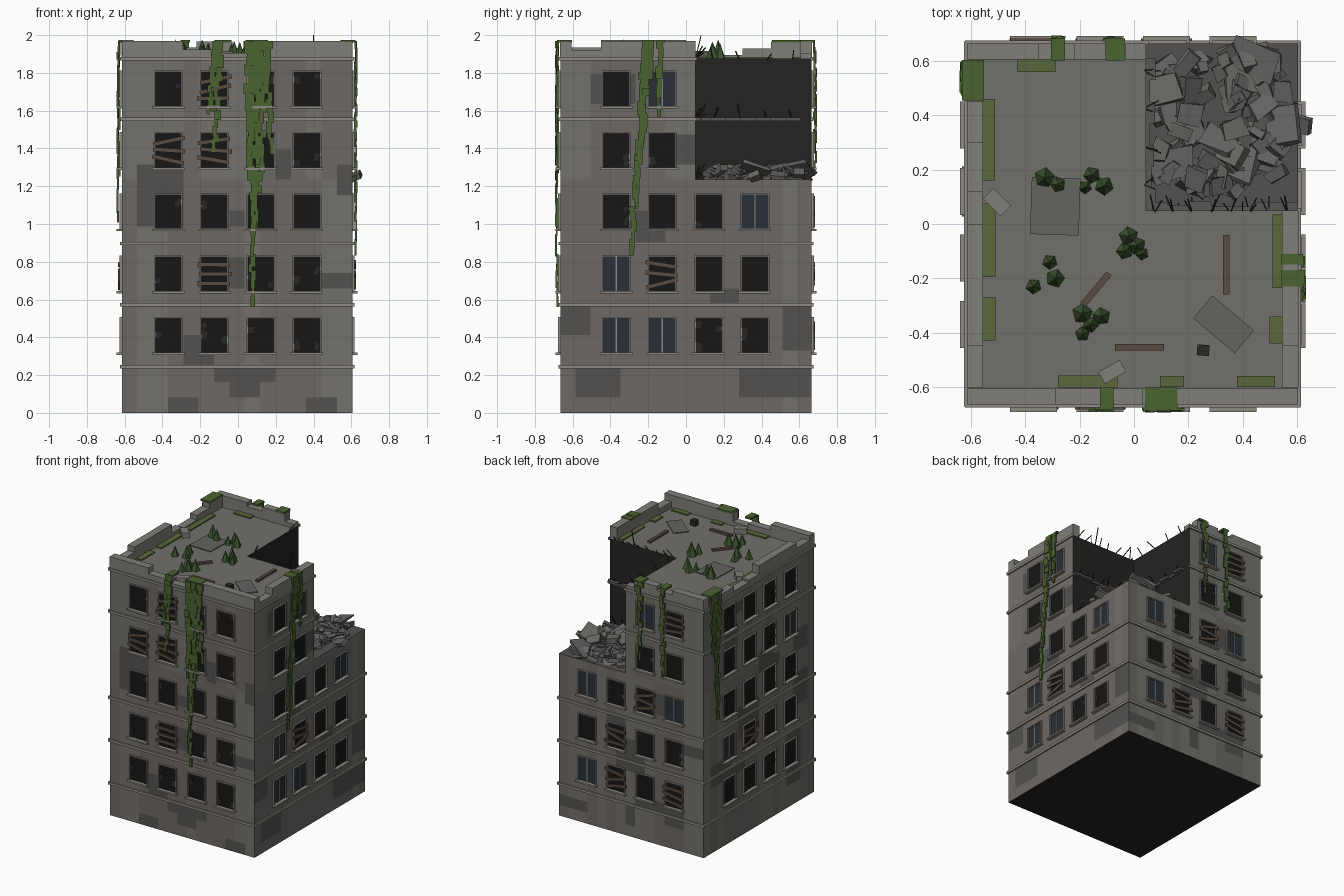
import bpy, bmesh, math, random
from mathutils import Matrix, Vector

if "Cube" in bpy.data.objects:
    bpy.data.objects.remove(bpy.data.objects["Cube"])
random.seed(7)
R = random.uniform
X0, X1, Y0, Y1 = -0.615, 0.605, -0.665, 0.665   # outer walls
NX, NY, NZ, ROOF = 0.045, 0.05, 1.235, 1.875     # collapsed corner and roof deck
parts = {}


def mat(name, col):
    m = bpy.data.materials.get(name) or bpy.data.materials.new(name)
    m.diffuse_color = (*col, 1)
    m.use_nodes = True
    m.node_tree.nodes["Principled BSDF"].inputs["Base Color"].default_value = m.diffuse_color
    return m


def part(name, col):
    if name not in parts:
        parts[name] = (bmesh.new(), [mat(name + "_colour", col)])
    return parts[name][0]


def box(bm, c, s, rot=Matrix()):
    m = Matrix.Translation(c) @ rot @ Matrix.Diagonal((*s, 1))
    return bmesh.ops.create_cube(bm, size=1, matrix=m)["verts"]


def rotz(a):
    return Matrix.Rotation(math.radians(a), 4, 'Z')


def tumble(a):
    return Matrix.Rotation(R(0, 6.3), 4, 'Z') @ Matrix.Rotation(R(-a, a), 4, 'X') @ Matrix.Rotation(R(-a, a), 4, 'Y')


def rod(bm, a, b, w=0.005):
    a, b = Vector(a), Vector(b)
    box(bm, (a + b) / 2, (w, w, (b - a).length), (b - a).to_track_quat('Z', 'Y').to_matrix().to_4x4())


# Facade frames: local x runs along the wall, local y points outward
def frame(org, u, n):
    m = Matrix((u, n, (0, 0, 1))).transposed().to_4x4()
    return Matrix.Translation(org) @ m


SIDES = {"front": frame((0, Y0, 0), (1, 0, 0), (0, -1, 0)), "right": frame((X1, 0, 0), (0, 1, 0), (1, 0, 0)),
         "back": frame((0, Y1, 0), (1, 0, 0), (0, 1, 0)), "left": frame((X0, 0, 0), (0, 1, 0), (-1, 0, 0))}


def fbox(bm, side, u, o, z, su, so, sz, tilt=0):
    m = SIDES[side] @ Matrix.Translation((u, o, z)) @ Matrix.Rotation(tilt, 4, 'Y') @ Matrix.Diagonal((su, so, sz, 1))
    bmesh.ops.create_cube(bm, size=1, matrix=m)


# Building shell: walls split into cells tinted as stripes and stained patches
WALL, DARK = (0.175, 0.165, 0.148), (0.018, 0.017, 0.016)
shell = part("building_shell", WALL)
parts["building_shell"][1].extend([mat("wall_stripe", (0.15, 0.14, 0.128)), mat("wall_stain", (0.085, 0.083, 0.078)),
                                   mat("interior_dark", DARK), mat("roof_deck", (0.17, 0.16, 0.148))])
STAINS = {"front": [(-.54, -.3, .97, 1.3), (.18, .25, 1.2, 1.4), (.52, .61, 1.17, 1.3), (-.12, .2, .15, .24),
                    (-.04, .12, .08, .16), (-.37, -.21, 0, .08), (.36, .52, 0, .08), (.44, .61, .64, .74),
                    (-.29, -.13, .25, .4), (-.2, .04, .64, .82), (-.05, .04, .97, 1.06)],
          "right": [(-.52, -.3, 1.63, 1.8), (-.59, -.35, .08, .24), (-.66, -.5, .4, .56), (.3, .66, .08, .24),
                    (.5, .66, .3, .56), (-.1, .1, 1.3, 1.47), (.1, .27, .56, .66), (-.3, -.14, .9, 1.06)]}
for s, a, b in (("back", X0, X1), ("left", Y0, Y1)):
    STAINS[s] = []
    for k in range(12):
        u, z = R(a, b - .2), R(0, 1.7)
        STAINS[s].append((u, u + R(.1, .28), z, z + R(.08, .2)))


def quad(pts, idx):
    f = shell.faces.new([shell.verts.new(p) for p in pts])
    f.material_index = idx


def wall(a, b, z0, z1, side=None):
    a, b = Vector(a), Vector(b)
    n, k = max(1, round((b - a).length / 0.081)), round((z1 - z0) / 0.082)
    if side is None:
        n = k = 1
    for i in range(n):
        stripe = random.random() < 0.5
        for j in range(k):
            p, q = a.lerp(b, i / n), a.lerp(b, (i + 1) / n)
            lo, hi = z0 + (z1 - z0) * j / k, z0 + (z1 - z0) * (j + 1) / k
            c, zc = (p + q) / 2, (lo + hi) / 2
            u = c.x if side in ("front", "back") else c.y
            idx = 3 if side is None else int(stripe)
            if side and any(s[0] < u < s[1] and s[2] < zc < s[3] for s in STAINS[side]):
                idx = 2
            quad([(*p, lo), (*q, lo), (*q, hi), (*p, hi)], idx)


for a, b, s, high in (((X0, Y0), (X1, Y0), "front", 1), ((X1, Y0), (X1, NY), "right", 1), ((X1, NY), (X1, Y1), "right", 0),
                      ((X1, Y1), (NX, Y1), "back", 0), ((NX, Y1), (X0, Y1), "back", 1), ((X0, Y1), (X0, Y0), "left", 1)):
    wall(a, b, 0, NZ, s)
    if high:
        wall(a, b, NZ, ROOF, s)
wall((X1, NY), (NX, NY), NZ, ROOF)
wall((NX, NY), (NX, Y1), NZ, ROOF)
quad([(x, y, ROOF) for x, y in ((X0, Y0), (X1, Y0), (X1, NY), (NX, NY), (NX, Y1), (X0, Y1))], 4)
quad([(NX, NY, NZ), (X1, NY, NZ), (X1, Y1, NZ), (NX, Y1, NZ)], 2)
quad([(X0, Y0, 0), (X0, Y1, 0), (X1, Y1, 0), (X1, Y0, 0)], 3)

# Floor bands and cornice
TRIM = (0.27, 0.255, 0.23)
bands = part("floor_bands", TRIM)
for z in (0.245, 0.572, 0.897, 1.555, ROOF):
    for s in SIDES:
        a, b = (X0, X1) if s in ("front", "back") else (Y0, Y1)
        if z > NZ and s in ("right", "back"):
            b = NY if s == "right" else NX
        fbox(bands, s, (a + b) / 2, 0.003, z, b - a + 0.016, 0.016, 0.018)
ledge = part("broken_floor_edge", (0.1, 0.097, 0.09))
for k in range(7):
    d = R(.01, .035)
    box(ledge, (NX + .04 + k * .08, NY + d / 2, 1.555), (.08, d, .018))
    d = R(.01, .035)
    box(ledge, (NX + d / 2, NY + .04 + k * .08, 1.555), (d, .08, .018))

# Crumbled parapet: runs of (start, end, height) on each side
para = part("parapet", (0.22, 0.21, 0.19))
RUNS = {"front": [(X0, -.29, .095), (-.29, -.1, .05), (-.1, .03, .03), (.03, X1, .095)],
        "right": [(Y0 + .06, -.45, .045), (-.45, NY, .095)],
        "back": [(X0, -.35, .09), (-.35, -.22, .06), (-.22, -.03, .09), (-.03, NX, .03)],
        "left": [(Y0 + .06, -.45, .06), (-.45, 0, .1), (0, .12, .035), (.12, .3, .02), (.3, .45, .055), (.45, Y1 - .06, .09)]}
for s, runs in RUNS.items():
    for a, b, h in runs:
        fbox(para, s, (a + b) / 2, -.029, ROOF + h / 2, b - a, .06, h)

# Windows: dark pane, frame, sill, with glass, boards or shards
COLS, ROWS = (-.37, -.125, .12, .365), (.41, .735, 1.065, 1.39, 1.715)
BOARDS = {"front": [(0, 3), (1, 3), (1, 4), (1, 1)], "right": [(1, 1)],
          "back": [(2, 0), (2, 1), (1, 2), (0, 0), (0, 4)], "left": [(2, 1)]}
GLASS = {"front": [], "right": [(0, 0), (1, 0), (0, 1), (3, 2), (1, 4)],
         "back": [(3, 2), (0, 2), (1, 4), (3, 0)], "left": [(3, 1), (0, 3)]}
pane, trim = part("window_openings", (.008, .008, .008)), part("window_frames", TRIM)
glass, wood = part("window_glass", (.022, .03, .038)), part("boards", (.1, .072, .052))
shard = part("glass_shards", (.018, .02, .022))
for s in SIDES:
    for i, u in enumerate(COLS):
        for j, z in enumerate(ROWS):
            if j > 2 and i > 1 and s in ("right", "back"):
                continue
            has_glass = (i, j) in GLASS[s]
            fbox(glass if has_glass else pane, s, u, 0, z, .14, .004, .18)
            for d in (-1, 1):
                fbox(trim, s, u + d * .072, .003, z, .008, .018, .19)
            fbox(trim, s, u, .003, z + .093, .152, .018, .008)
            fbox(trim, s, u, .01, z - .097, .172, .034, .012)
            if has_glass:
                fbox(trim, s, u, .003, z, .007, .008, .18)
            elif (i, j) in BOARDS[s]:
                for k in (-.05, 0, .05):
                    fbox(wood, s, u + R(-.01, .01), .014, z + k, .17, .01, .022, R(-.3, .3))
            else:
                for k in range(random.randint(0, 3)):
                    fbox(shard, s, u + random.choice((-1, 1)) * .053, .004, z + R(-.07, .07), R(.02, .035), .004, R(.02, .05), R(-.5, .5))

# Rubble heap in the collapsed corner
rub = part("rubble", (.13, .127, .12))
for k in range(100):
    w = R(.03, .1) if k > 14 else R(.12, .18)
    vs = box(rub, (R(NX + .05, X1 - .04), R(NY + .07, Y1 - .05), NZ + R(.005, .055)), (w, w * R(.5, 1), R(.015, .04)), tumble(.45))
    for v in vs:
        v.co += Vector((R(-1, 1), R(-1, 1), 0)) * w * .12
box(rub, (.605, .37, 1.245), (.06, .1, .03), tumble(.5))

# Bent reinforcing rods along the broken edges
bar = part("rebar", (.03, .025, .022))
for k in range(8):
    p = NX + .03 + k * .07
    for z in (ROOF - .01, 1.555, NZ):
        up = R(.02, .09)
        rod(bar, (p, NY - .01, z), (p + R(-.03, .03), NY + R(.02, .06), z + up))
        if k % 2:
            rod(bar, (NX - .01, p, z), (NX + R(.02, .06), p + R(-.03, .03), z + up))
rod(bar, (.4, NY, ROOF), (.4, NY + .03, 1.999))

# Hanging vines: strands of leaf tiles draped from the parapet
vine = part("vines", (.068, .125, .03))
VINES = [("front", .08, .07, .57), ("front", .13, .12, 1.25), ("front", .06, .06, 1.25), ("front", .15, .17, 1.38),
         ("front", .1, .1, 1.0), ("front", -.1, -.13, 1.4), ("front", -.13, -.15, 1.6), ("right", -.19, -.3, .85),
         ("right", -.21, -.27, 1.15), ("right", -.13, -.14, 1.62), ("back", -.08, -.09, 1.42), ("back", -.27, -.29, 1.3),
         ("left", .55, .52, 1.02), ("left", .5, .53, 1.2), ("left", .58, .57, 1.5)]
for s, u0, u1, zb in VINES:
    z = 1.96
    while z > zb:
        t = (1.97 - z) / (1.97 - zb)
        h = R(.035, .07)
        fbox(vine, s, u0 + (u1 - u0) * t + R(-.012, .012), R(.012, .024), z - h / 2 + .01, R(.025, .05) * (1.1 - .55 * t), .01, h)
        z -= h * .8
for s, u, w in (("front", .1, .12), ("front", -.1, .05), ("right", -.2, .06), ("right", -.13, .04), ("back", -.28, .05),
                ("back", -.07, .07), ("left", .53, .15)):
    fbox(vine, s, u, -.022, 1.968, w, .08, .014)

# Moss strips on the deck
moss = part("moss", (.1, .135, .045))
for x, y, w, d in ((-.535, .31, .045, .3), (-.535, -.06, .05, .27), (-.535, -.35, .05, .16), (-.17, -.58, .22, .045),
                   (.14, -.58, .09, .04), (.45, -.58, .14, .04), (.53, -.1, .04, .27), (.525, -.39, .05, .1), (-.36, .585, .14, .05)):
    box(moss, (x, y, ROOF + .004), (w, d, .01))

# Rooftop shrubs as clusters of five-sided cones
bush = part("roof_shrubs", (.045, .09, .028))
for x, y in ((-.33, .17), (-.28, .145), (-.18, .135), (-.155, .18), (-.11, .14), (-.02, -.045), (.03, -.11), (-.035, -.1),
             (.01, -.08), (-.31, -.14), (-.29, -.2), (-.37, -.23), (-.19, -.33), (-.12, -.34), (-.16, -.37), (-.19, -.405)):
    h = R(.06, .105)
    bmesh.ops.create_cone(bush, cap_ends=True, segments=5, radius1=h * .38, radius2=0, depth=h,
                          matrix=Matrix.Translation((x, y, ROOF + h / 2)) @ rotz(R(0, 72)))

# Loose debris on the deck
for x, y, l, a in ((.34, -.15, .22, 90), (.02, -.455, .18, 0), (-.14, -.24, .15, 50)):
    box(wood, (x, y, ROOF + .01), (l, .024, .015), rotz(a))
slab = part("roof_slabs", (.13, .125, .118))
box(slab, (-.29, .065, ROOF + .003), (.18, .21, .006), rotz(-2))
box(slab, (.33, -.37, ROOF + .003), (.2, .11, .006), rotz(-40))
box(para, (-.505, .08, ROOF + .02), (.09, .055, .04), rotz(-45))
box(para, (-.08, -.545, ROOF + .02), (.09, .05, .04), rotz(30))
box(part("roof_vent", (.02, .02, .022)), (.255, -.465, ROOF + .02), (.045, .04, .04), rotz(-5))

# Turn every part into an object
for name, (bm, mats) in parts.items():
    if name != "building_shell":
        bmesh.ops.recalc_face_normals(bm, faces=bm.faces)
    me = bpy.data.meshes.new(name)
    bm.to_mesh(me)
    bm.free()
    for m in mats:
        me.materials.append(m)
    bpy.context.collection.objects.link(bpy.data.objects.new(name, me))
